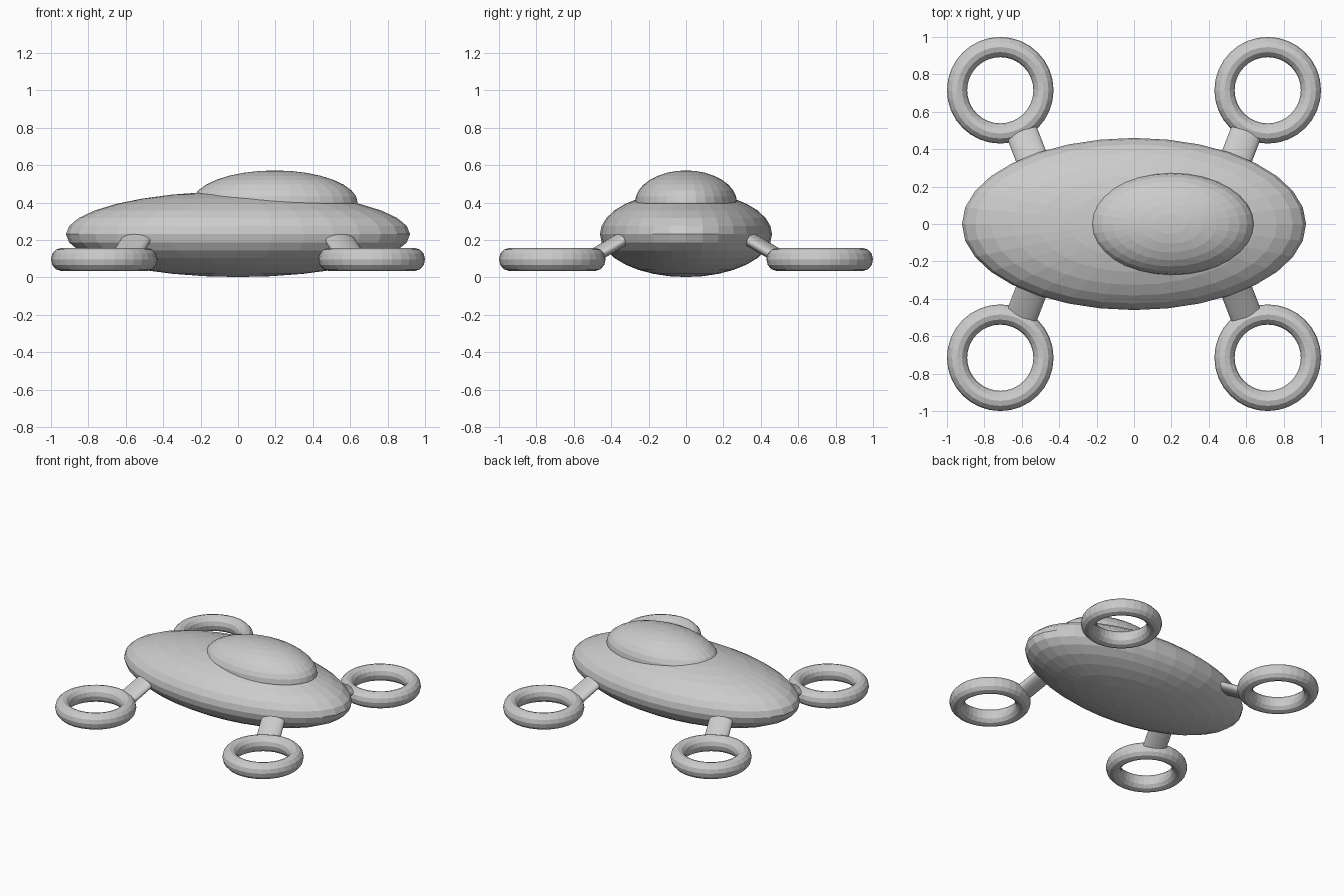
import bpy
import math
from mathutils import Matrix, Vector

if "Cube" in bpy.data.objects:
    bpy.data.objects.remove(bpy.data.objects["Cube"])


def ellipsoid(name, centre, radii):
    bpy.ops.mesh.primitive_uv_sphere_add(segments=32, ring_count=16, radius=1, location=centre)
    ob = bpy.context.object
    ob.name = name
    ob.scale = radii
    return ob


def ring(name, sx, sy):
    bpy.ops.mesh.primitive_torus_add(major_segments=32, minor_segments=12,
                                     major_radius=0.231, minor_radius=0.054,
                                     location=(0.715 * sx, 0.715 * sy, 0.096))
    ob = bpy.context.object
    ob.name = name
    ob.scale.z = 1.13


def arm(name, sx, sy):
    # flattened strut from inside the hull down into the ring
    a = Vector((0.48 * sx, 0.18 * sy, 0.30))
    b = Vector((0.60 * sx, 0.49 * sy, 0.116))
    d = (b - a).normalized()
    side = d.cross(Vector((0, 0, 1))).normalized()
    up = d.cross(side)
    bpy.ops.mesh.primitive_cylinder_add(vertices=24, radius=1, depth=(b - a).length)
    ob = bpy.context.object
    ob.name = name
    rot = Matrix((side, up, d)).transposed().to_4x4()
    ob.data.transform(Matrix.Translation((a + b) / 2) @ rot @ Matrix.Diagonal((0.085, 0.036, 1, 1)))
    bpy.ops.object.shade_smooth_by_angle(angle=math.radians(40))


# hull and canopy
ellipsoid("hull", (0, 0, 0.231), (0.92, 0.46, 0.229))
ellipsoid("canopy", (0.197, 0, 0.40), (0.443, 0.273, 0.172))

# four rotor rings with arms
for sy, end in ((-1, "front"), (1, "back")):
    for sx, hand in ((-1, "left"), (1, "right")):
        ring(f"{end}_{hand}_rotor_ring", sx, sy)
        arm(f"{end}_{hand}_arm", sx, sy)
